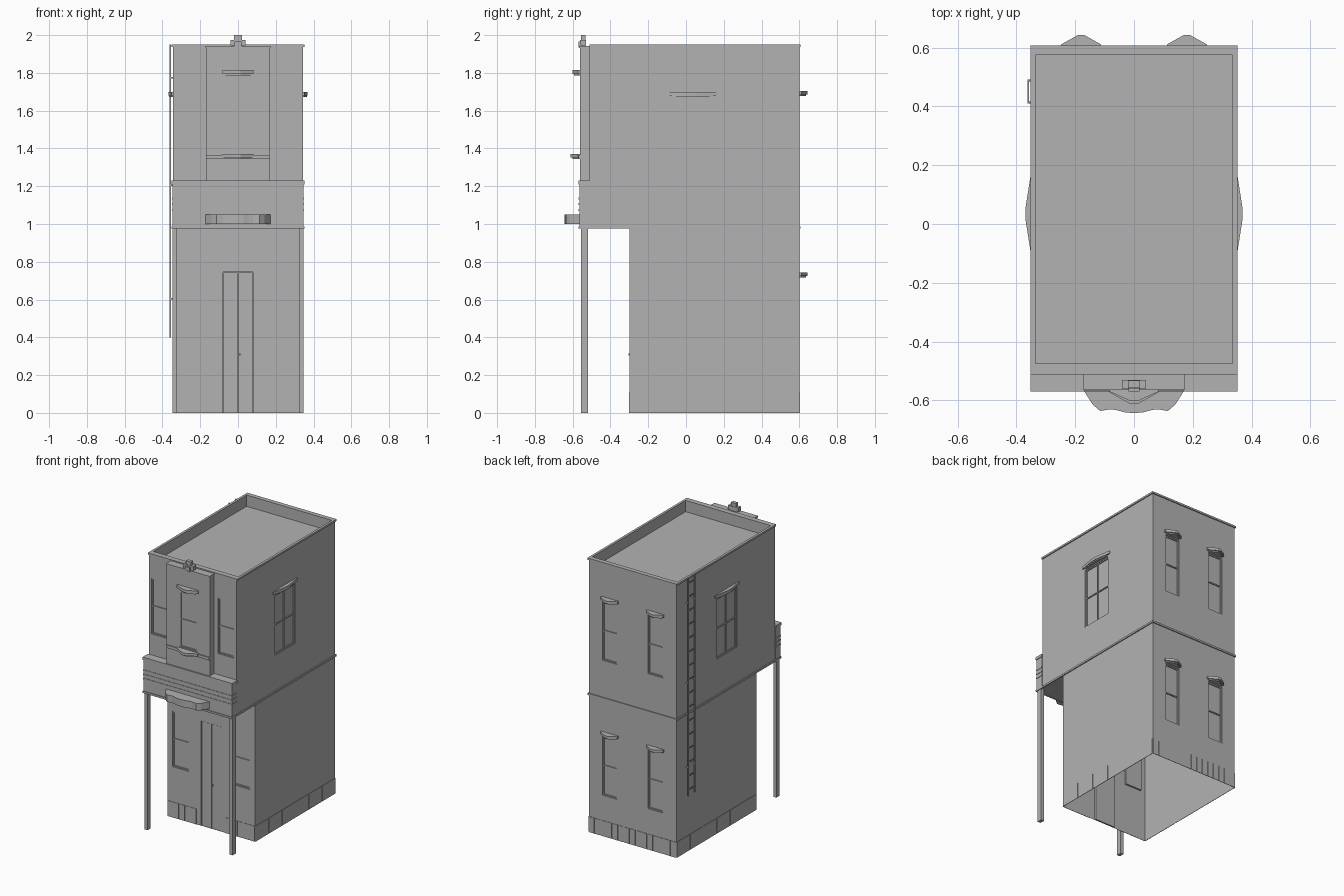
import bpy, bmesh
from mathutils import Vector

if "Cube" in bpy.data.objects:
    bpy.data.objects.remove(bpy.data.objects["Cube"])

grey = bpy.data.materials.new("plain_grey")
grey.diffuse_color = (0.45, 0.45, 0.45, 1)
grey.use_nodes = True
grey.node_tree.nodes["Principled BSDF"].inputs["Base Color"].default_value = grey.diffuse_color
Z = Vector((0, 0, 1))


def finish(name, bm):
    me = bpy.data.meshes.new(name)
    bm.to_mesh(me)
    bm.free()
    me.materials.append(grey)
    ob = bpy.data.objects.new(name, me)
    bpy.context.collection.objects.link(ob)
    return ob


def quad(bm, pts):
    bm.faces.new([bm.verts.new(p) for p in pts])


def add_prism(bm, poly, z0, z1):
    """Extrude a counter-clockwise plan outline between two heights."""
    lo = [bm.verts.new((x, y, z0)) for x, y in poly]
    hi = [bm.verts.new((x, y, z1)) for x, y in poly]
    bm.faces.new(lo[::-1])
    bm.faces.new(hi)
    n = len(poly)
    for i in range(n):
        j = (i + 1) % n
        bm.faces.new((lo[i], lo[j], hi[j], hi[i]))


def add_box(bm, x0, x1, y0, y1, z0, z1):
    add_prism(bm, [(x0, y0), (x1, y0), (x1, y1), (x0, y1)], z0, z1)


def box(name, *dims):
    bm = bmesh.new()
    add_box(bm, *dims)
    return finish(name, bm)


class Side:
    """Local frame of a wall: u along it, z up, d outwards."""
    def __init__(self, corner, u, width):
        self.o, self.u, self.w = Vector((*corner, 0)), Vector((*u, 0)), width
        self.n = self.u.cross(Z)

    def p(self, u, z, d=0):
        return self.o + self.u * u + self.n * d + Z * z

    def box(self, bm, u0, u1, z0, z1, d0, d1):
        plan = [self.p(u, 0, d).xy for u, d in ((u0, d1), (u1, d1), (u1, d0), (u0, d0))]
        add_prism(bm, plan, z0, z1)

    def wall(self, name, z0, z1, holes=(), depth=0.012):
        """Sheet wall with recessed panes in its openings."""
        bm = bmesh.new()
        us = sorted({0, self.w, *[h[0] for h in holes], *[h[1] for h in holes]})
        zs = sorted({z0, z1, *[h[2] for h in holes], *[h[3] for h in holes]})
        for a, b in zip(us, us[1:]):
            for c, e in zip(zs, zs[1:]):
                um, zm = (a + b) / 2, (c + e) / 2
                if not any(h[0] < um < h[1] and h[2] < zm < h[3] for h in holes):
                    quad(bm, [self.p(a, c), self.p(b, c), self.p(b, e), self.p(a, e)])
        for a, b, c, e in holes:
            ring = [(a, c), (b, c), (b, e), (a, e)]
            quad(bm, [self.p(*q, -depth) for q in ring])
            for q, r in zip(ring, ring[1:] + ring[:1]):
                quad(bm, [self.p(*q), self.p(*r), self.p(*r, -depth), self.p(*q, -depth)])
        bmesh.ops.remove_doubles(bm, verts=bm.verts, dist=1e-5)
        return finish(name, bm)

    def sashes(self, name, holes, mullion=False):
        """Window frames with a meeting rail."""
        bm = bmesh.new()
        t = 0.008
        for a, b, c, e in holes:
            m, k = (a + b) / 2, (c + e) / 2
            bars = [(a, a + t, c, e), (b - t, b, c, e), (a + t, b - t, c, c + t),
                    (a + t, b - t, e - t, e), (a + t, b - t, k - t / 2, k + t / 2)]
            if mullion:
                bars.append((m - t / 2, m + t / 2, c, e))
            for bar in bars:
                self.box(bm, *bar, -0.012, -0.005)
        finish(name, bm)

    def hood(self, name, uc, half, z0, z1, reach):
        """Pointed drip hood over a window."""
        bm = bmesh.new()
        for k, za, zb in ((0.8, z0 - 0.008, z0), (1, z0, z1)):
            pts = [(-half * k, 0), (-half * k, reach * 0.25 * k), (-half * 0.15, reach * k),
                   (half * 0.15, reach * k), (half * k, reach * 0.25 * k), (half * k, 0)]
            add_prism(bm, [self.p(uc + u, 0, d).xy for u, d in pts][::-1], za, zb)
        finish(name, bm)

    def skirting(self, name, count, gap=None):
        """Row of base boards, leaving out the doorway."""
        bm = bmesh.new()
        s = self.w / count
        for i in range(count):
            a, b = i * s + 0.002, (i + 1) * s - 0.002
            if not (gap and b > gap[0] and a < gap[1]):
                self.box(bm, a, b, 0, 0.11, 0, 0.003)
        finish(name, bm)


W, MID, TOP = 0.345, 0.98, 1.95
low_front = Side((-W, -0.30), (1, 0), 2 * W)
low_right = Side((W, -0.30), (0, 1), 0.90)
low_left = Side((-W, 0.60), (0, -1), 0.90)
back = Side((W, 0.60), (-1, 0), 2 * W)
up_front = Side((-W, -0.51), (1, 0), 2 * W)
up_right = Side((W, -0.51), (0, 1), 1.11)
up_left = Side((-W, 0.60), (0, -1), 1.11)

# Lower storey
door = (W - 0.08, W + 0.08, 0, 0.745)
lw = [(W + a, W + b, 0.36, 0.755) for a, b in ((-0.305, -0.175), (0.175, 0.305))]
low_front.wall("lower_front_wall", 0, MID, lw + [door])
low_front.sashes("lower_front_windows", lw)
low_right.wall("lower_right_wall", 0, MID)
low_left.wall("lower_left_wall", 0, MID)
low_front.skirting("front_skirting", 15, door[:2])
low_right.skirting("right_skirting", 6)
low_left.skirting("left_skirting", 6)
back.skirting("back_skirting", 15)

# Double door with a knob
bm = bmesh.new()
for s in (-1, 1):
    a, b = sorted((s * 0.002, s * 0.077))
    low_front.box(bm, W + a, W + b, 0, 0.742, -0.012, -0.004)
low_front.box(bm, W + 0.006, W + 0.014, 0.305, 0.315, -0.004, 0.004)
finish("double_door", bm)

# Back wall, both storeys
bw = [(W + s * 0.18 - 0.058, W + s * 0.18 + 0.058, z, z + 0.42) for z in (0.29, 1.25) for s in (-1, 1)]
back.wall("back_wall", 0, TOP, bw)
back.sashes("back_windows", bw)
for h in bw:
    back.hood("back_window_hood", (h[0] + h[1]) / 2, 0.068, h[3] + 0.015, h[3] + 0.033, 0.043)

# Upper side walls, one window each
for side, uc, label in ((up_right, 0.545, "right"), (up_left, 0.565, "left")):
    hole = [(uc - 0.115, uc + 0.115, 1.24, 1.665)]
    side.wall(f"upper_{label}_wall", MID, TOP, hole)
    side.sashes(f"upper_{label}_window", hole, True)
    side.hood(f"{label}_window_hood", uc, 0.135, 1.68, 1.70, 0.024)

# Upper front wall
uw = [(W + a, W + b, 1.38, 1.775) for a, b in ((-0.325, -0.20), (0.20, 0.325))]
up_front.wall("upper_front_wall", 1.2, TOP, uw)
up_front.sashes("upper_front_windows", uw)

# Projecting bay with its window
bay = Side((-0.17, -0.56), (1, 0), 0.34)
bay_hole = [(0.10, 0.24, 1.375, 1.77)]
bay.wall("bay_front", 1.23, 1.94, bay_hole)
bay.sashes("bay_window", bay_hole)
Side((0.17, -0.56), (0, 1), 0.05).wall("bay_right_cheek", 1.23, 1.94)
Side((-0.17, -0.51), (0, -1), 0.05).wall("bay_left_cheek", 1.23, 1.94)
box("bay_cap", -0.172, 0.172, -0.565, -0.51, 1.932, 1.942)
box("bay_sill_band", -0.17, 0.17, -0.568, -0.56, 1.345, 1.365)
bay.hood("bay_window_hood", 0.17, 0.083, 1.795, 1.815, 0.042)
bay.hood("bay_window_sill", 0.17, 0.083, 1.352, 1.37, 0.052)

# Crest over the bay
bm = bmesh.new()
add_box(bm, -0.04, 0.04, -0.56, -0.53, 1.945, 1.975)
add_box(bm, -0.02, 0.02, -0.557, -0.533, 1.935, 2.0)
add_box(bm, -0.018, 0.018, -0.57, -0.56, 1.935, 1.965)
finish("crest", bm)

# Front fascia over the porch, with mouldings and soffit
box("porch_fascia", -0.347, 0.347, -0.565, -0.51, MID, 1.21)
box("fascia_cap", -0.352, 0.352, -0.57, -0.51, 1.21, 1.23)
for z in (1.07, 1.10, 1.13):
    box("fascia_moulding", -0.35, 0.35, -0.568, -0.51, z, z + 0.01)
box("porch_soffit", -W, W, -0.565, -0.30, MID, MID + 0.005)
for s in (-1, 1):
    box("porch_post", s * 0.335 - 0.012, s * 0.335 + 0.012, -0.555, -0.52, 0, MID)

# Scalloped sign board
half = [(0, -0.643), (0.03, -0.641), (0.055, -0.634), (0.08, -0.63), (0.115, -0.636), (0.14, -0.615), (0.172, -0.565)]
bm = bmesh.new()
add_prism(bm, [(-x, y) for x, y in half[:0:-1]] + half, 1.0, 1.05)
finish("scalloped_canopy", bm)

# Thin ledges between storeys and at the roof line
for name, z0, z1, yf in (("storey_ledge", 0.975, 0.988, -0.57), ("roof_cornice", 1.937, TOP, -0.512)):
    bm = bmesh.new()
    for s in (-1, 1):
        a, b = sorted((s * W, s * 0.352))
        add_box(bm, a, b, yf, 0.607, z0, z1)
    add_box(bm, -W, W, 0.60, 0.607, z0, z1)
    add_box(bm, -W, W, yf, yf + 0.006, z0, z1)
    finish(name, bm)

# Parapet rim, inner faces and sunken roof deck
outer = [(-0.35, -0.51), (0.35, -0.51), (0.35, 0.605), (-0.35, 0.605)]
inner = [(-0.335, -0.475), (0.335, -0.475), (0.335, 0.575), (-0.335, 0.575)]
bm = bmesh.new()
for i in range(4):
    j = (i + 1) % 4
    quad(bm, [(*outer[i], TOP), (*outer[j], TOP), (*inner[j], TOP), (*inner[i], TOP)])
    quad(bm, [(*inner[i], TOP), (*inner[j], TOP), (*inner[j], 1.87), (*inner[i], 1.87)])
quad(bm, [(*q, 1.87) for q in inner])
bmesh.ops.remove_doubles(bm, verts=bm.verts, dist=1e-5)
finish("parapet_and_roof", bm)

# Ladder on the left wall
bm = bmesh.new()
for y in (0.41, 0.485):
    add_box(bm, -0.362, -0.356, y, y + 0.006, 0.4, TOP)
    for z in (0.6, 1.2, 1.77):
        add_box(bm, -0.357, -W, y, y + 0.006, z, z + 0.008)
for i in range(16):
    z = 0.44 + i * 0.098
    add_box(bm, -0.362, -0.357, 0.415, 0.486, z, z + 0.007)
finish("wall_ladder", bm)
